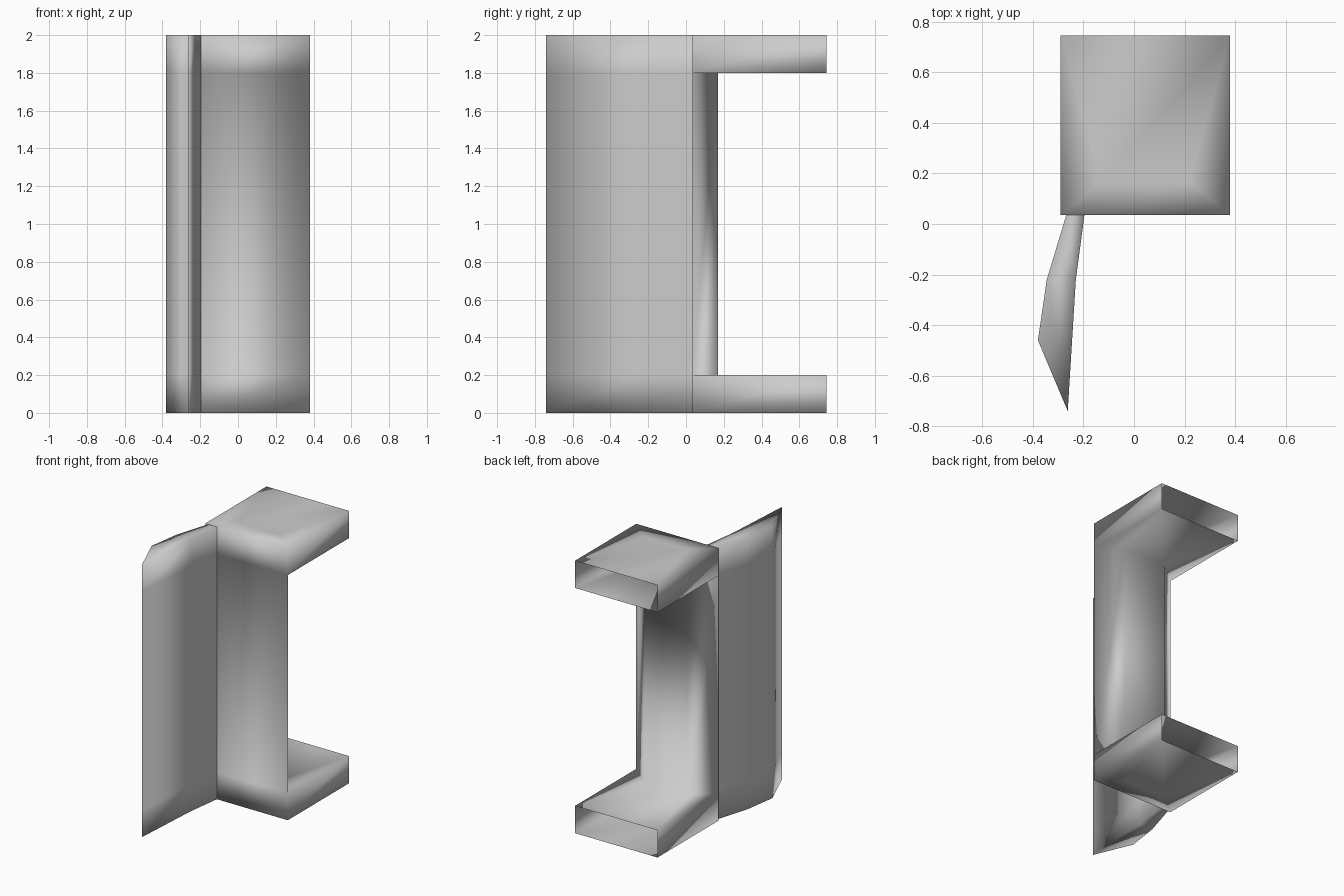
import bpy, bmesh

cube = bpy.data.objects.get("Cube")
if cube:
    bpy.data.objects.remove(cube, do_unlink=True)

GREY = (0.6, 0.6, 0.6, 1.0)
mat = bpy.data.materials.new("plain grey")
mat.use_nodes = True
mat.diffuse_color = GREY
mat.node_tree.nodes["Principled BSDF"].inputs["Base Color"].default_value = GREY

LEVELS = (0, 0.2, 1.8, 2)


def rings(bm, outline):
    """One ring of vertices per height level."""
    return [[bm.verts.new((x, y, z)) for x, y in outline] for z in LEVELS]


def wall(bm, low, high, i, j):
    bm.faces.new((low[i], low[j], high[j], high[i]))


def finish(bm, name):
    bmesh.ops.recalc_face_normals(bm, faces=bm.faces)
    for f in bm.faces:
        f.smooth = True
    mesh = bpy.data.meshes.new(name)
    bm.to_mesh(mesh)
    bm.free()
    mesh.materials.append(mat)
    bpy.context.collection.objects.link(bpy.data.objects.new(name, mesh))


# Hollow C-shaped bracket: faceted stem with two arms open at the back
A, B, C, D, E, F = range(6)
bm = bmesh.new()
levels = rings(bm, [(-0.29, 0.035), (0.38, 0.035), (0.22, 0.17),
                    (-0.13, 0.17), (0.38, 0.745), (-0.29, 0.745)])
for n, ring in enumerate(levels):
    plate = [(D, C, E, F), (A, D, F), (C, B, E)]
    if n in (0, 3):
        plate.append((A, B, C, D))
    for face in plate:
        bm.faces.new([ring[i] for i in face])
for n, sides in enumerate([
        [(F, A), (A, B), (B, E)],             # lower arm
        [(A, B), (B, C), (C, D), (D, A)],     # stem
        [(F, A), (A, B), (B, E)]]):           # upper arm
    for i, j in sides:
        wall(bm, levels[n], levels[n + 1], i, j)
finish(bm, "bracket")

# Tall curved side panel, thickest in the middle and pointed at the front
bm = bmesh.new()
levels = rings(bm, [(-0.268, 0.035), (-0.345, -0.22), (-0.38, -0.46),
                    (-0.262, -0.74), (-0.23, -0.22), (-0.196, 0.035)])
for low, high in zip(levels, levels[1:]):
    for i in range(5):
        wall(bm, low, high, i, i + 1)
for ring in (levels[0], levels[-1]):
    bm.faces.new([ring[i] for i in (0, 1, 4, 5)])
    bm.faces.new([ring[i] for i in (1, 2, 3, 4)])
finish(bm, "side_panel")
